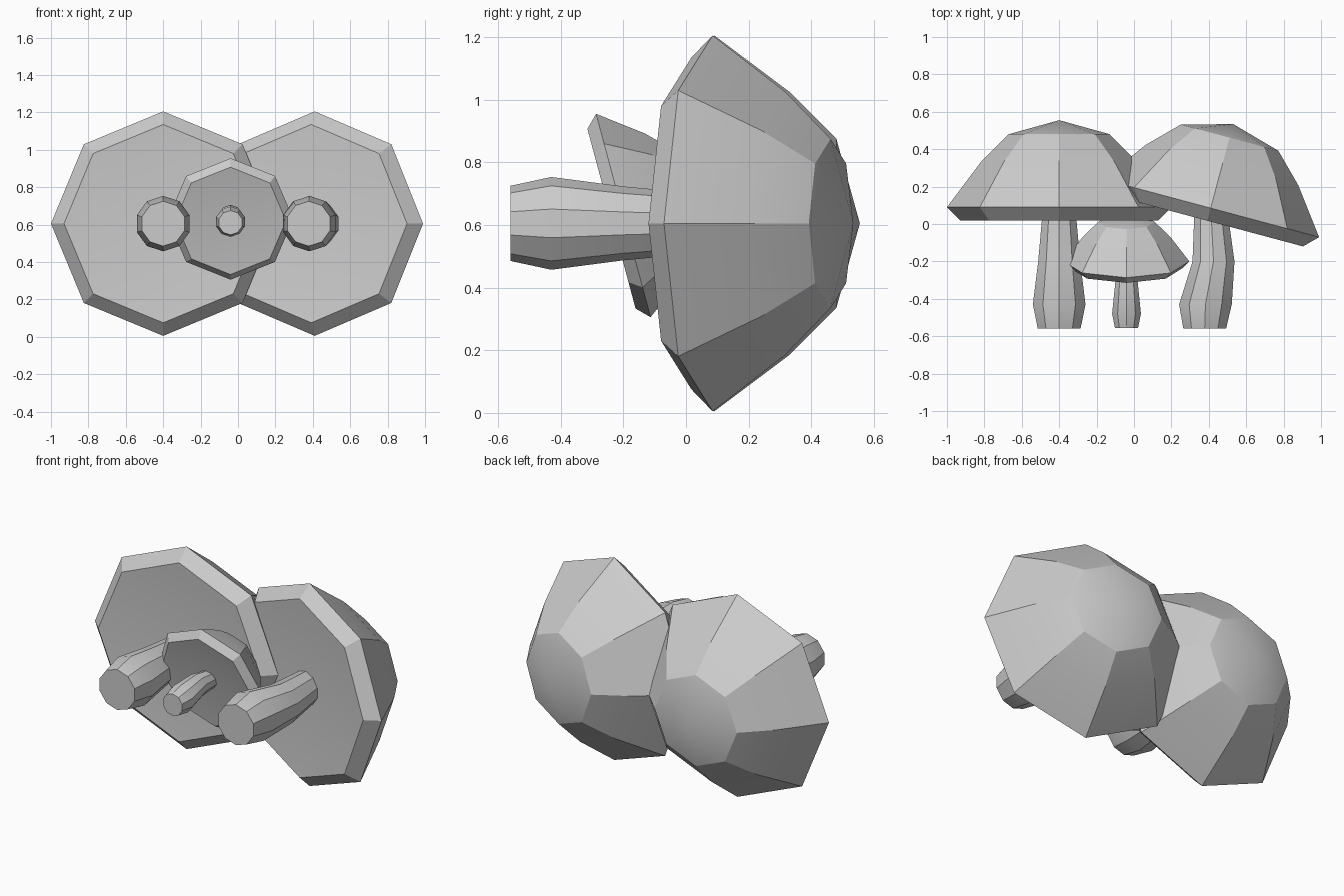
import bpy
import bmesh
import math
from mathutils import Matrix, Vector

cube = bpy.data.objects.get("Cube")
if cube:
    bpy.data.objects.remove(cube, do_unlink=True)

grey = bpy.data.materials.new("plain grey")
grey.use_nodes = True
grey.diffuse_color = (0.6, 0.6, 0.6, 1)
grey.node_tree.nodes["Principled BSDF"].inputs["Base Color"].default_value = (0.6, 0.6, 0.6, 1)


def finish(name, bm):
    """Turn a bmesh into a smooth object with sharp creases."""
    bmesh.ops.recalc_face_normals(bm, faces=bm.faces)
    mesh = bpy.data.meshes.new(name)
    bm.to_mesh(mesh)
    bm.free()
    mesh.materials.append(grey)
    obj = bpy.data.objects.new(name, mesh)
    bpy.context.collection.objects.link(obj)
    bpy.ops.object.select_all(action="DESELECT")
    obj.select_set(True)
    bpy.context.view_layer.objects.active = obj
    bpy.ops.object.shade_smooth_by_angle(angle=math.radians(28))
    return obj


def add_ring(bm, centre, radius, sides):
    """Ring of vertices around the y axis, one corner pointing up."""
    angles = [math.tau * i / sides for i in range(sides)]
    return [bm.verts.new(centre + radius * Vector((math.sin(a), 0, math.cos(a))))
            for a in angles]


def bridge(bm, a, b):
    n = len(a)
    for i in range(n):
        bm.faces.new((a[i], a[(i + 1) % n], b[(i + 1) % n], b[i]))


def fan(bm, ring, point):
    tip = bm.verts.new(point)
    n = len(ring)
    for i in range(n):
        bm.faces.new((ring[i], ring[(i + 1) % n], tip))


# Cap: (height along the axis, radius), from underside rim to the crown
CAP = [(-0.07, 0.53), (0, 0.6), (0.24, 0.42), (0.39, 0.27)]


def make_cap(name, centre, size=1, tilt=0, axis="X"):
    bm = bmesh.new()
    rings = [add_ring(bm, Vector((0, h, 0)), r, 8) for h, r in CAP]
    for a, b in zip(rings, rings[1:]):
        bridge(bm, a, b)
    fan(bm, rings[-1], (0, 0.465, 0))
    fan(bm, rings[0], (0, -0.03, 0))
    place = Matrix.Translation(centre) @ Matrix.Rotation(math.radians(tilt), 4, axis)
    bm.transform(place @ Matrix.Scale(size, 4))
    return finish(name, bm)


def make_stem(name, sections):
    """Ten-sided stem through sections of (x, y, z, radius)."""
    bm = bmesh.new()
    rings = [add_ring(bm, Vector(s[:3]), s[3], 10) for s in sections]
    for a, b in zip(rings, rings[1:]):
        bridge(bm, a, b)
    bm.faces.new(rings[0])
    bm.faces.new(rings[-1])
    return finish(name, bm)


# Two large mushrooms and a small one between them
make_cap("right_cap", (-0.4, 0.09, 0.605))
make_cap("left_cap", (0.41, 0.085, 0.605), tilt=-15, axis="Z")
make_cap("small_cap", (-0.04, -0.2, 0.63), size=0.56, tilt=15, axis="X")

Z = 0.605
make_stem("right_stem", [(-0.4, -0.56, Z, 0.12), (-0.4, -0.43, Z, 0.148),
                         (-0.4, -0.2, Z, 0.118), (-0.4, 0.1, Z, 0.09)])
make_stem("left_stem", [(0.378, -0.56, Z, 0.12), (0.382, -0.43, Z, 0.148),
                        (0.425, -0.2, Z, 0.118), (0.41, 0.1, Z, 0.09)])
make_stem("small_stem", [(-0.04, -0.555, 0.61, 0.065), (-0.04, -0.48, 0.615, 0.081),
                         (-0.04, -0.33, 0.64, 0.065), (-0.04, -0.18, 0.63, 0.05)])
